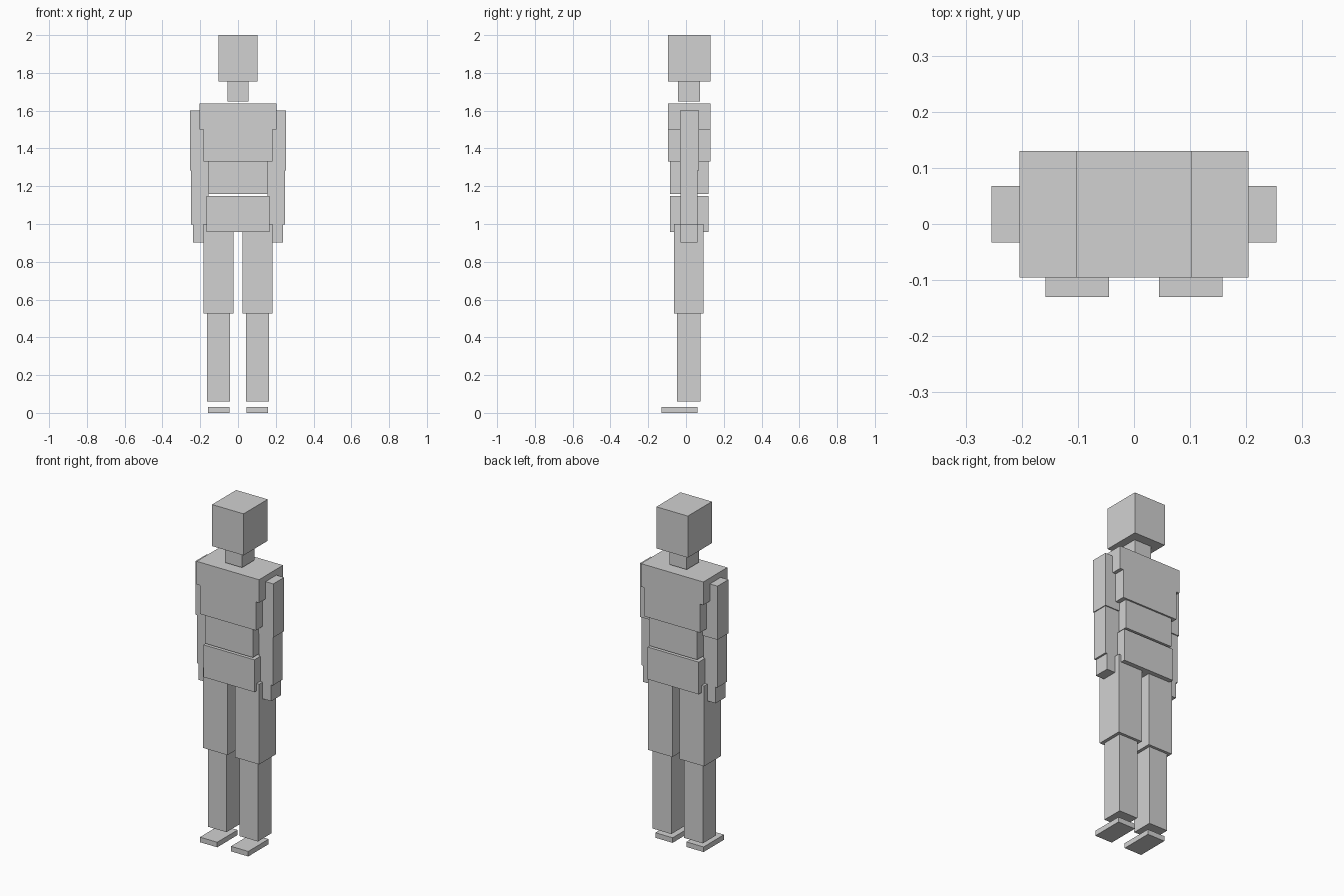
import bpy

cube = bpy.data.objects.get("Cube")
if cube:
    bpy.data.objects.remove(cube, do_unlink=True)

# Single flat light grey
grey = bpy.data.materials.new("light_grey")
grey.use_nodes = True
colour = (0.64, 0.64, 0.64, 1)
grey.diffuse_color = colour
grey.node_tree.nodes["Principled BSDF"].inputs["Base Color"].default_value = colour


def box(name, xs, ys, zs):
    """Axis-aligned box between three pairs of limits."""
    spans = (xs, ys, zs)
    bpy.ops.mesh.primitive_cube_add(size=1, location=[(a + b) / 2 for a, b in spans])
    ob = bpy.context.object
    ob.name = name
    ob.scale = [b - a for a, b in spans]
    bpy.ops.object.transform_apply(location=False, rotation=False, scale=True)
    ob.data.materials.append(grey)
    return ob


def centred(name, half, ys, zs):
    box(name, (-half, half), ys, zs)


def pair(name, inner, outer, ys, zs):
    box("left_" + name, (inner, outer), ys, zs)
    box("right_" + name, (-outer, -inner), ys, zs)


# Head and trunk
centred("head", 0.103, (-0.095, 0.13), (1.754, 2.0))
centred("neck", 0.056, (-0.042, 0.073), (1.649, 1.754))
centred("abdomen", 0.157, (-0.085, 0.12), (1.16, 1.331))
centred("pelvis", 0.167, (-0.085, 0.12), (0.958, 1.149))

# Chest: stepped profile, wide at the shoulders
side = [(0.183, 1.331), (0.183, 1.5), (0.204, 1.5), (0.204, 1.637)]
outline = side + [(-x, z) for x, z in reversed(side)]
n = len(outline)
verts = [(x, y, z) for y in (-0.095, 0.13) for x, z in outline]
faces = [tuple(range(n)), tuple(reversed(range(n, 2 * n)))]
faces += [(i, i + n, (i + 1) % n + n, (i + 1) % n) for i in range(n)]
mesh = bpy.data.meshes.new("chest")
mesh.from_pydata(verts, [], faces)
mesh.materials.append(grey)
bpy.context.collection.objects.link(bpy.data.objects.new("chest", mesh))

# Arms: square in section, set into the trunk
pair("upper_arm", 0.154, 0.254, (-0.033, 0.068), (1.284, 1.602))
pair("forearm", 0.157, 0.249, (-0.03, 0.062), (0.998, 1.284))
pair("hand", 0.148, 0.238, (-0.03, 0.062), (0.902, 0.998))

# Legs
pair("thigh", 0.024, 0.183, (-0.064, 0.093), (0.526, 1.001))
pair("shin", 0.042, 0.164, (-0.048, 0.077), (0.059, 0.526))
pair("foot", 0.045, 0.158, (-0.13, 0.061), (0.0, 0.03))
